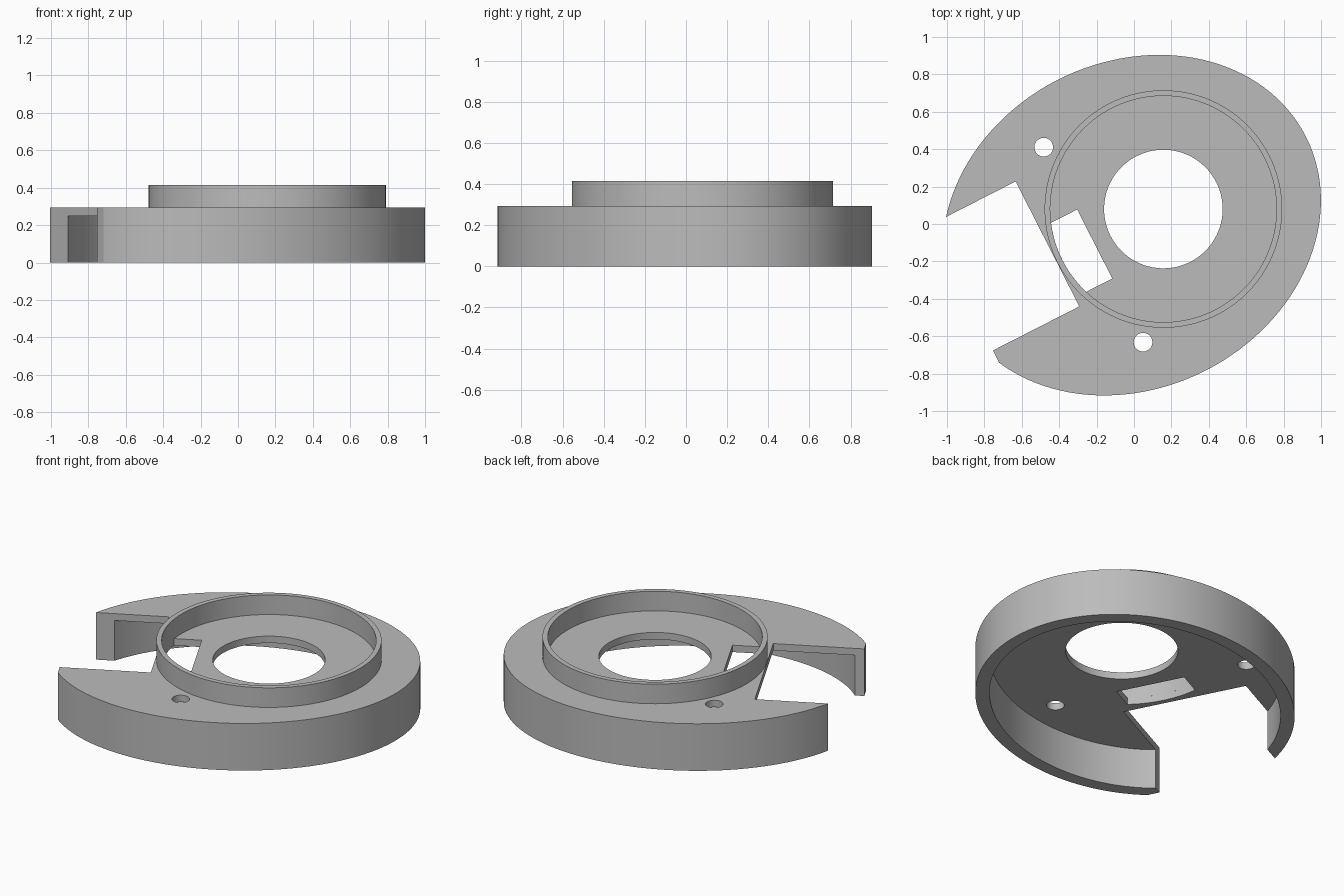
import bpy
import bmesh
from math import sin, cos, pi, asin, radians
from mathutils import Matrix

cube = bpy.data.objects.get("Cube")
if cube:
    bpy.data.objects.remove(cube, do_unlink=True)

# The part is drawn around the collar axis, then turned into place
PLACE = Matrix.Translation((0.157, 0.08, 0)) @ Matrix.Rotation(radians(27), 4, "Z")
BASE_TOP, PLATE_BOTTOM, COLLAR_TOP = 0.293, 0.25, 0.415
COLLAR_OUT, COLLAR_IN = 0.635, 0.605
WALL = 0.08

grey = bpy.data.materials.new("plain grey")
grey.use_nodes = True
colour = (0.5, 0.5, 0.5, 1)
grey.diffuse_color = colour
grey.node_tree.nodes["Principled BSDF"].inputs["Base Color"].default_value = colour


def finish(name, bm):
    bmesh.ops.recalc_face_normals(bm, faces=bm.faces)
    bm.transform(PLACE)
    mesh = bpy.data.meshes.new(name)
    bm.to_mesh(mesh)
    bm.free()
    mesh.materials.append(grey)
    obj = bpy.data.objects.new(name, mesh)
    bpy.context.collection.objects.link(obj)
    return obj


def prism(name, outline, low, high):
    bm = bmesh.new()
    face = bm.faces.new([bm.verts.new((u, v, low)) for u, v in outline])
    side = bmesh.ops.extrude_face_region(bm, geom=[face])["geom"]
    top = [g for g in side if isinstance(g, bmesh.types.BMVert)]
    bmesh.ops.translate(bm, verts=top, vec=(0, 0, high - low))
    return finish(name, bm)


def oval(u, v, a, b, count=128):
    steps = [2 * pi * i / count for i in range(count)]
    return [(u + a * cos(t), v + b * sin(t)) for t in steps]


def box(u0, u1, v0, v1):
    return [(u0, v0), (u1, v0), (u1, v1), (u0, v1)]


def cut(target, name, outline, low=-1, high=1):
    cutter = prism(name, outline, low, high)
    cutter.hide_render = True
    mod = target.modifiers.new(name, "BOOLEAN")
    mod.operation = "DIFFERENCE"
    mod.solver = "EXACT"
    mod.object = cutter
    bpy.context.view_layer.objects.active = target
    bpy.ops.object.modifier_apply(modifier=name)
    bpy.data.objects.remove(cutter, do_unlink=True)


def smooth(obj):
    bpy.ops.object.select_all(action="DESELECT")
    obj.select_set(True)
    bpy.context.view_layer.objects.active = obj
    bpy.ops.object.shade_smooth_by_angle(angle=radians(25))


# Oval housing, hollow from below
mid, a, b = -0.19, 1.045, 0.872
housing = prism("housing", oval(mid, 0, a, b), 0, BASE_TOP)
cut(housing, "cavity", oval(mid, 0, a - WALL, b - WALL), -1, PLATE_BOTTOM)

# Side notch and the trimmed tip beside it
cut(housing, "notch", box(-2, -0.637, -0.26, 0.49))
cut(housing, "tip_trim", box(-2, mid - a + WALL, -1, 1))

# Centre bore and two screw holes
cut(housing, "bore", oval(0, 0, 0.317, 0.317, 96))
for side in (-1, 1):
    cut(housing, "screw_hole", oval(-0.42, side * 0.585, 0.05, 0.05, 32))

# Slot bounded by the inside of the collar
half = 0.207
spread = asin(half / COLLAR_IN)
arc = [pi - spread + 2 * spread * i / 12 for i in range(13)]
slot = [(COLLAR_IN * cos(t), COLLAR_IN * sin(t)) for t in arc]
cut(housing, "slot", slot + [(-0.412, -half), (-0.412, half)])
smooth(housing)

# Raised collar, open where it meets the housing
bm = bmesh.new()
profile = [(COLLAR_OUT, BASE_TOP), (COLLAR_OUT, COLLAR_TOP),
           (COLLAR_IN, COLLAR_TOP), (COLLAR_IN, BASE_TOP)]
points = [bm.verts.new((r, 0, z)) for r, z in profile]
edges = [bm.edges.new(pair) for pair in zip(points, points[1:])]
bmesh.ops.spin(bm, geom=points + edges, cent=(0, 0, 0), axis=(0, 0, 1),
               angle=2 * pi, steps=128, use_merge=True)
bmesh.ops.remove_doubles(bm, verts=bm.verts, dist=0.0001)
smooth(finish("collar", bm))
